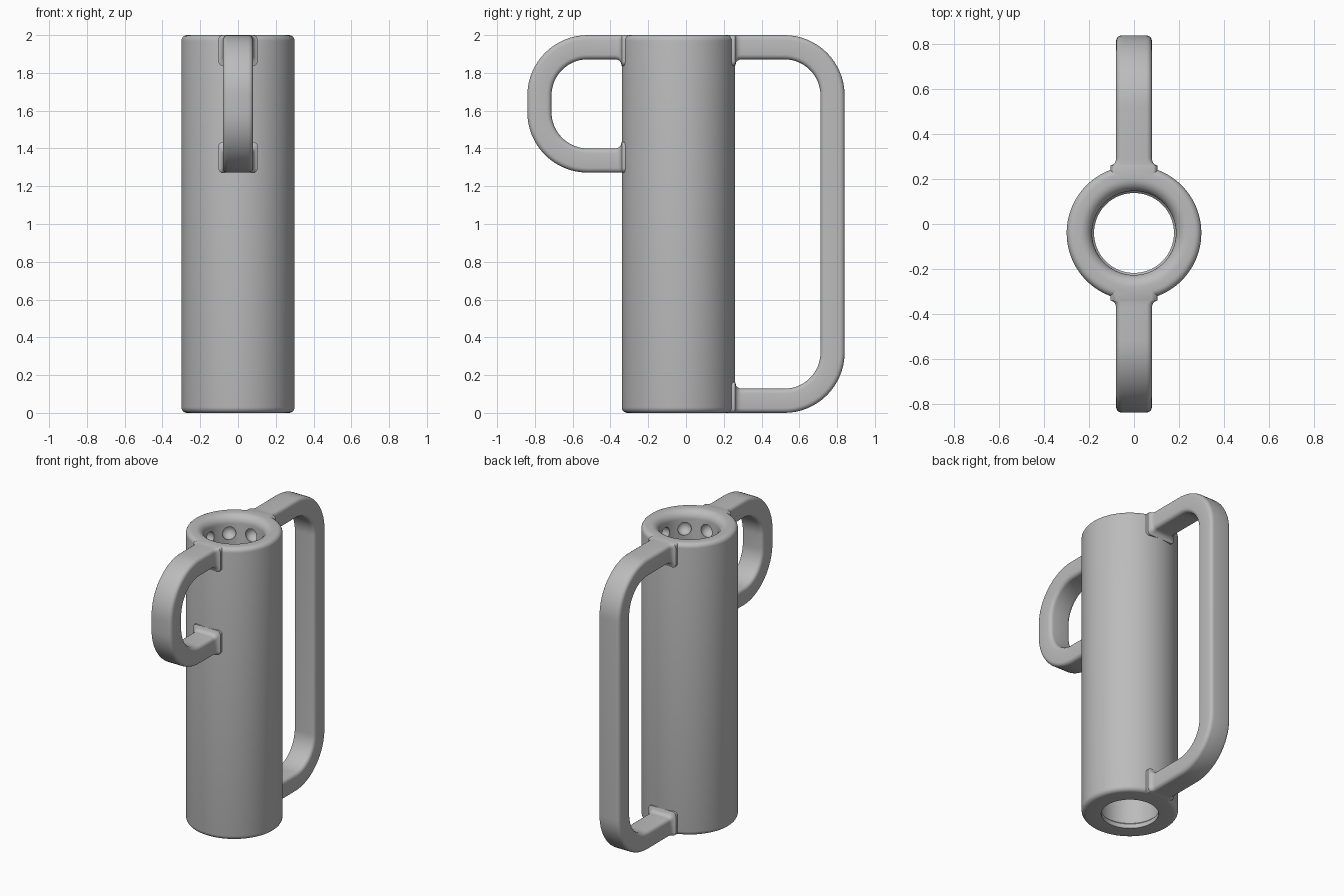
import bpy, bmesh, math
from mathutils import Vector

cube = bpy.data.objects.get("Cube")
if cube:
    bpy.data.objects.remove(cube)

grey = bpy.data.materials.new("plain_grey")
grey.use_nodes = True
colour = (0.5, 0.5, 0.5, 1)
grey.diffuse_color = colour
grey.node_tree.nodes["Principled BSDF"].inputs["Base Color"].default_value = colour

AXIS_Y = -0.04
OUTER, BORE, LIP = 0.3, 0.187, 0.178
HEIGHT = 2.0


def make_object(name, bm):
    bmesh.ops.recalc_face_normals(bm, faces=bm.faces)
    mesh = bpy.data.meshes.new(name)
    bm.to_mesh(mesh)
    bm.free()
    mesh.materials.append(grey)
    obj = bpy.data.objects.new(name, mesh)
    bpy.context.collection.objects.link(obj)
    return obj


def smooth(obj, angle=35):
    bpy.ops.object.select_all(action='DESELECT')
    obj.select_set(True)
    bpy.context.view_layer.objects.active = obj
    bpy.ops.object.shade_smooth_by_angle(angle=math.radians(angle))


def arc(cx, cy, r, start, end, steps):
    """Points along a circular arc, angles in degrees."""
    angles = [math.radians(start + (end - start) * i / steps) for i in range(steps + 1)]
    return [(cx + r * math.cos(a), cy + r * math.sin(a)) for a in angles]


def bridge_rings(bm, rings, closed):
    count = len(rings[0])
    pairs = list(zip(rings, rings[1:]))
    if closed:
        pairs.append((rings[-1], rings[0]))
    for a, b in pairs:
        for i in range(count):
            j = (i + 1) % count
            bm.faces.new((a[i], a[j], b[j], b[i]))


# Tube: a closed wall profile turned around the axis
def make_tube(segments=96):
    edge, mouth = 0.03, 0.055
    profile = arc(OUTER - edge, edge, edge, -90, 0, 5)
    profile += arc(OUTER - edge, HEIGHT - edge, edge, 0, 90, 5)
    profile += arc(BORE + mouth, HEIGHT - mouth, mouth, 90, 180, 8)
    profile += [(BORE, 0.04), (LIP, 0.03), (LIP, 0)]
    bm = bmesh.new()
    rings = []
    for s in range(segments):
        a = math.tau * s / segments
        rings.append([bm.verts.new((r * math.cos(a), AXIS_Y + r * math.sin(a), z))
                      for r, z in profile])
    bridge_rings(bm, rings, True)
    return make_object("tube", bm)


# Handle: a rounded bar swept along a D-shaped path, flared where it meets the tube
def make_handle(name, side, bottom, reach):
    half, thick, edge, bend, fillet = 0.08, 0.128, 0.025, 0.32, 0.035
    wall = OUTER + side * AXIS_Y
    corner = reach - bend
    # each station: point on the outer edge, inward direction, flare
    stations = []
    flare_steps = 6
    for i in range(flare_steps + 1):
        d = fillet * i / flare_steps
        flare = fillet - math.sqrt(fillet ** 2 - (fillet - d) ** 2)
        stations.append((wall + d, HEIGHT, Vector((0, -1)), flare))
    stations.insert(0, (wall - 0.045, HEIGHT, Vector((0, -1)), fillet))
    end = [(y, bottom, Vector((0, 1)), f) for y, z, n, f in reversed(stations)]
    for cz, start, stop in ((HEIGHT - bend, 90, 0), (bottom + bend, 0, -90)):
        for y, z in arc(corner, cz, bend, start, stop, 16):
            inward = Vector((corner - y, cz - z)).normalized()
            stations.append((y, z, inward, 0))
    stations += end

    bm = bmesh.new()
    rings = []
    for y, z, inward, flare in stations:
        w, t = half + flare * 0.7, thick + flare
        section = (arc(w - edge, t - edge, edge, 0, 90, 4)
                   + arc(edge - w, t - edge, edge, 90, 180, 4)
                   + arc(edge - w, edge, edge, 180, 270, 4)
                   + arc(w - edge, edge, edge, 270, 360, 4))
        rings.append([bm.verts.new((x, side * (y + inward.x * k), z + inward.y * k))
                      for x, k in section])
    bridge_rings(bm, rings, False)
    bm.faces.new(rings[0])
    bm.faces.new(rings[-1])
    smooth(make_object(name, bm))


# Ring of round recesses just inside the mouth
def make_recess_cutter(count=8, radius=0.046, z=1.88):
    bm = bmesh.new()
    for i in range(count):
        a = math.tau * i / count
        made = bmesh.ops.create_uvsphere(bm, u_segments=24, v_segments=12, radius=radius)
        centre = ((BORE + 0.012) * math.cos(a), AXIS_Y + (BORE + 0.012) * math.sin(a), z)
        bmesh.ops.translate(bm, verts=made["verts"], vec=centre)
    cutter = make_object("recess_cutter", bm)
    cutter.hide_render = True
    return cutter


tube = make_tube()
cutter = make_recess_cutter()
cut = tube.modifiers.new("recesses", 'BOOLEAN')
cut.operation = 'DIFFERENCE'
cut.solver = 'EXACT'
cut.object = cutter
bpy.context.view_layer.objects.active = tube
bpy.ops.object.modifier_apply(modifier=cut.name)
bpy.data.objects.remove(cutter)
smooth(tube)

make_handle("front_handle", -1, 1.272, 0.84)
make_handle("back_handle", 1, 0.0, 0.84)
